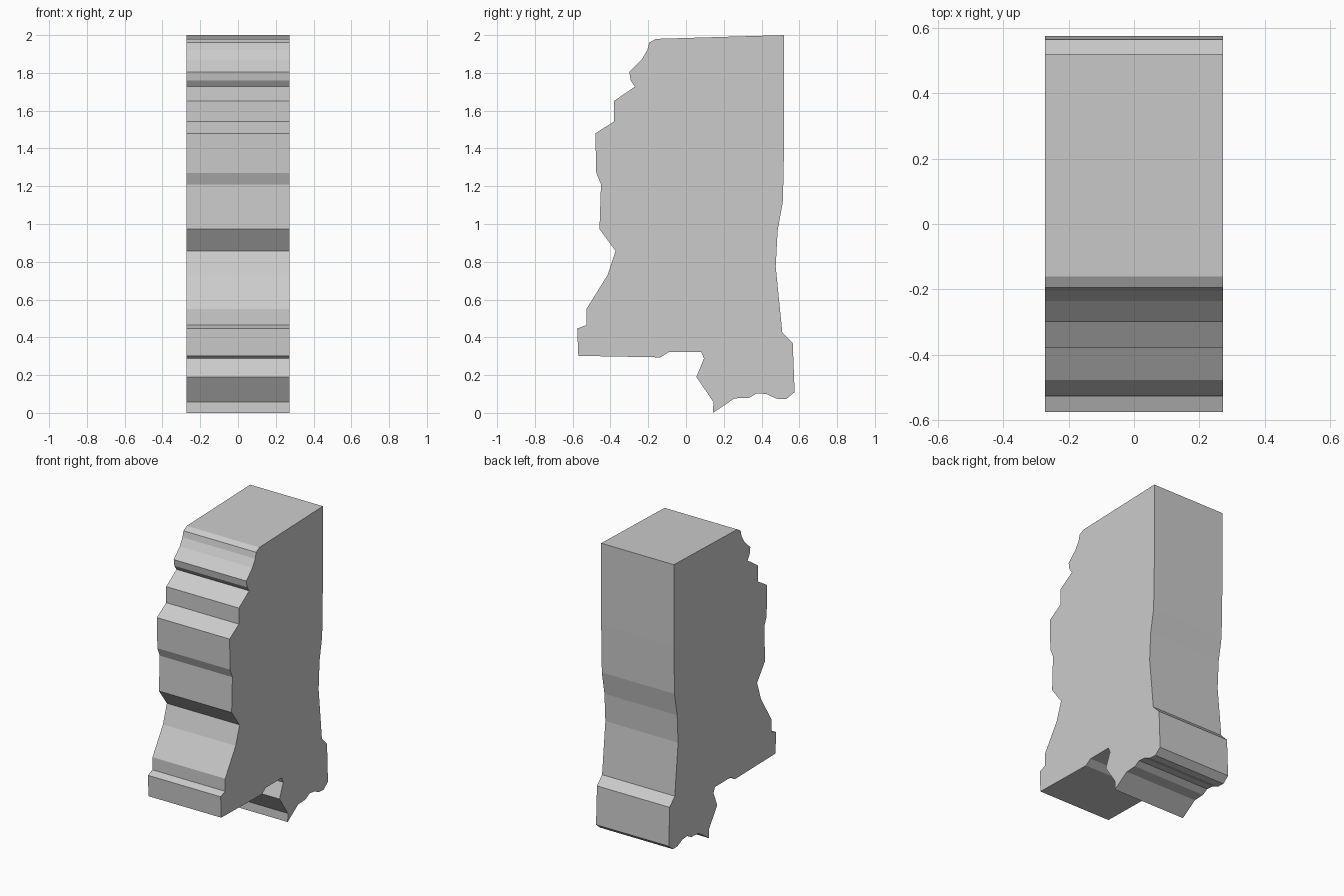
import bpy, bmesh

HALF_WIDTH = 0.273

# Side outline as (y, z): top, down the ragged front, along the underside, up the back
outline = [
    (0.52, 2.0), (-0.16, 1.98), (-0.195, 1.96), (-0.205, 1.92), (-0.235, 1.87),
    (-0.30, 1.805), (-0.293, 1.76), (-0.27, 1.727), (-0.38, 1.652), (-0.38, 1.543),
    (-0.48, 1.48), (-0.475, 1.27), (-0.45, 1.21), (-0.458, 0.973), (-0.373, 0.857),
    (-0.415, 0.73), (-0.527, 0.55), (-0.528, 0.465), (-0.576, 0.446), (-0.57, 0.302),
    (-0.135, 0.294), (-0.09, 0.323), (0.08, 0.323), (0.095, 0.288), (0.055, 0.19),
    (0.145, 0.058), (0.143, 0.0), (0.257, 0.077), (0.335, 0.08), (0.375, 0.104),
    (0.425, 0.10), (0.48, 0.075), (0.53, 0.073), (0.575, 0.11), (0.565, 0.37),
    (0.51, 0.425), (0.475, 0.775), (0.485, 0.965), (0.513, 1.12), (0.52, 1.45),
]

# Extrude the outline across the width into one solid slab
bm = bmesh.new()
side = bm.faces.new([bm.verts.new((-HALF_WIDTH, y, z)) for y, z in outline])
extruded = bmesh.ops.extrude_face_region(bm, geom=[side], use_keep_orig=True)
moved = [v for v in extruded["geom"] if isinstance(v, bmesh.types.BMVert)]
bmesh.ops.translate(bm, verts=moved, vec=(2 * HALF_WIDTH, 0, 0))
bmesh.ops.recalc_face_normals(bm, faces=bm.faces)

mesh = bpy.data.meshes.new("outline_slab")
bm.to_mesh(mesh)
bm.free()
slab = bpy.data.objects.new("outline_slab", mesh)
bpy.context.collection.objects.link(slab)
